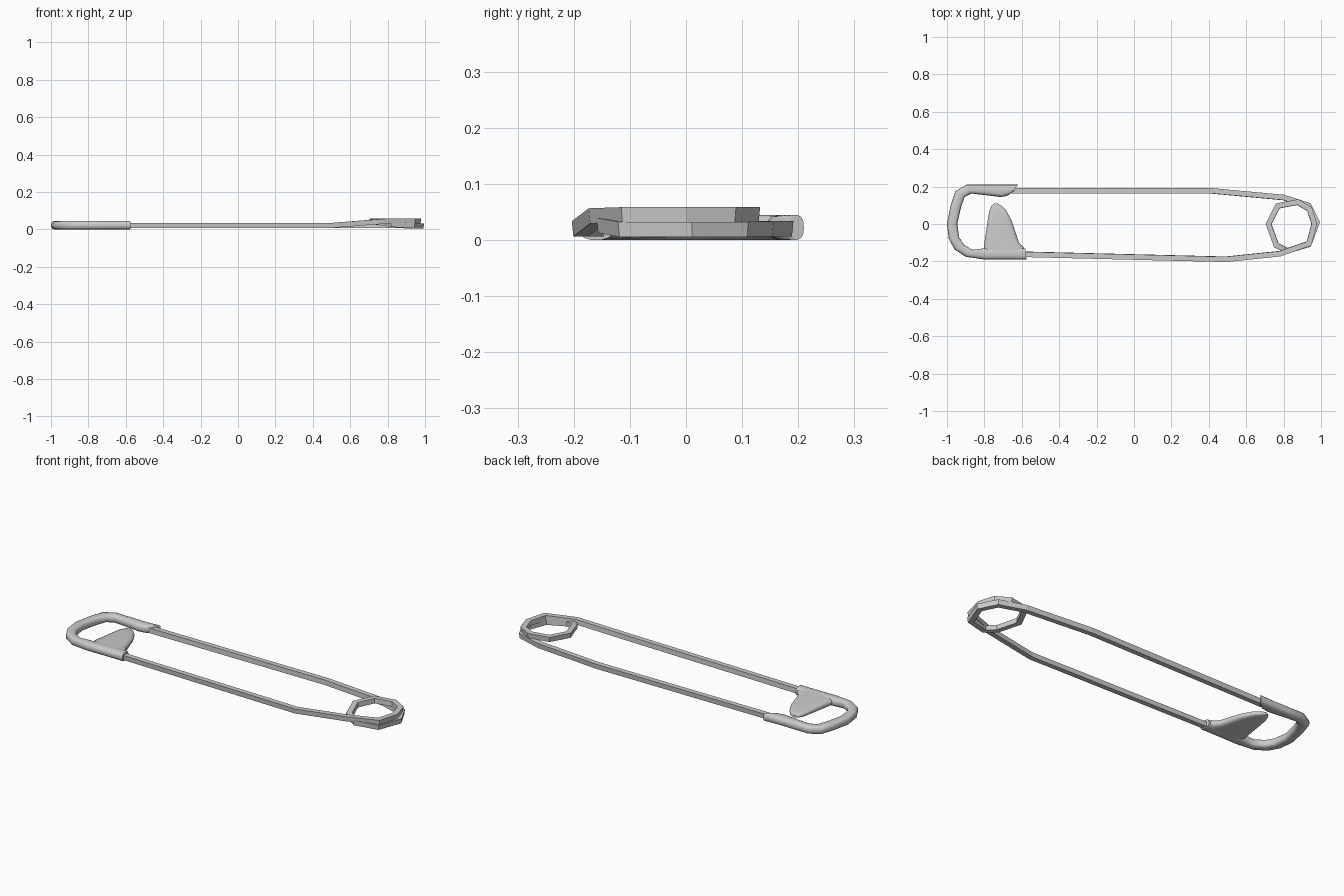
import bpy, bmesh, math
from mathutils import Vector

cube = bpy.data.objects.get("Cube")
if cube:
    bpy.data.objects.remove(cube)

steel = bpy.data.materials.new("steel grey")
steel.use_nodes = True
steel.diffuse_color = (0.6, 0.6, 0.6, 1)
steel.node_tree.nodes["Principled BSDF"].inputs["Base Color"].default_value = (0.6, 0.6, 0.6, 1)


def loft(name, rings, smooth):
    """Skin a list of equal-sized point rings and cap both ends."""
    bm = bmesh.new()
    loops = [[bm.verts.new(p) for p in ring] for ring in rings]
    n = len(loops[0])
    for a, b in zip(loops, loops[1:]):
        for i in range(n):
            j = (i + 1) % n
            bm.faces.new((a[i], a[j], b[j], b[i]))
    bm.faces.new(loops[0])
    bm.faces.new(loops[-1])
    bmesh.ops.recalc_face_normals(bm, faces=bm.faces)
    mesh = bpy.data.meshes.new(name)
    bm.to_mesh(mesh)
    bm.free()
    mesh.materials.append(steel)
    obj = bpy.data.objects.new(name, mesh)
    bpy.context.collection.objects.link(obj)
    if smooth:
        bpy.ops.object.select_all(action='DESELECT')
        obj.select_set(True)
        bpy.context.view_layer.objects.active = obj
        bpy.ops.object.shade_smooth_by_angle(angle=math.radians(50))
    return obj


def wire_rings(path, half=0.0135):
    """Square section with mitred corners; the lower edge leans outward."""
    pts = [Vector(p) for p in path]
    rings = []
    for i, p in enumerate(pts):
        d0 = (p - pts[max(i - 1, 0)]).xy
        d1 = (pts[min(i + 1, len(pts) - 1)] - p).xy
        d0 = (d0 if d0.length else d1).normalized()
        d1 = (d1 if d1.length else d0).normalized()
        t = (d0 + d1).normalized()
        side = Vector((-t.y, t.x, 0)) * half / max(t.dot(d0), 0.6)
        up = Vector((0, 0, half))
        lean = side * 0.2
        rings.append([p + side + up, p - side + up - lean * 0.5,
                      p - side - up - lean, p + side - up - lean])
    return rings


def band_rings(stations, sides=14, power=0.7):
    """Rounded sections between two plan points: (ax, ay, bx, by, low, high)."""
    rings = []
    for ax, ay, bx, by, low, high in stations:
        a, b = Vector((ax, ay, 0)), Vector((bx, by, 0))
        mid, arm = (a + b) / 2, (a - b) / 2
        ring = []
        for k in range(sides):
            t = math.tau * k / sides
            c, s = math.cos(t), math.sin(t)
            c = math.copysign(abs(c) ** power, c)
            s = math.copysign(abs(s) ** power, s)
            ring.append(mid + arm * c + Vector((0, 0, (low + high) / 2 + s * (high - low) / 2)))
        rings.append(ring)
    return rings


# Bent wire: back arm, one and a half turns of coil, front arm
wire = [(-0.66, 0.178, 0.02), (0.42, 0.178, 0.02), (0.8, 0.143, 0.02),
        (0.935, 0.1, 0.019), (0.98, 0.01, 0.019), (0.935, -0.11, 0.019),
        (0.82, -0.145, 0.026), (0.76, -0.115, 0.036), (0.718, 0, 0.043),
        (0.768, 0.098, 0.045), (0.875, 0.118, 0.045), (0.94, 0.08, 0.045),
        (0.965, 0, 0.045), (0.937, -0.105, 0.045), (0.78, -0.16, 0.043),
        (0.49, -0.19, 0.02), (-0.6, -0.163, 0.02)]
loft("bent_wire", wire_rings(wire), False)

# Clasp band wrapping round the end, listed outer point then inner point
LOW, HIGH = 0.0, 0.045
band = [(-0.62, 0.21, -0.645, 0.175), (-0.66, 0.21, -0.675, 0.152),
        (-0.71, 0.21, -0.71, 0.144), (-0.8, 0.21, -0.8, 0.155),
        (-0.895, 0.21, -0.87, 0.163), (-0.955, 0.175, -0.905, 0.145),
        (-0.98, 0.1, -0.925, 0.09), (-1, 0, -0.945, 0),
        (-0.99, -0.08, -0.935, -0.07), (-0.96, -0.135, -0.91, -0.11),
        (-0.9, -0.175, -0.865, -0.138), (-0.8, -0.19, -0.8, -0.13),
        (-0.68, -0.19, -0.68, -0.125), (-0.575, -0.19, -0.58, -0.13)]
loft("clasp_band", band_rings([s + (LOW, HIGH) for s in band]), True)

# Clasp shield: (y, left x, right x, low, high), narrowing to a rounded tip
shield = [(-0.16, -0.805, -0.577, 0.001, 0.044), (-0.125, -0.803, -0.59, 0.001, 0.044),
          (-0.1, -0.8, -0.615, 0.002, 0.043), (-0.05, -0.792, -0.632, 0.004, 0.042),
          (0.02, -0.782, -0.655, 0.007, 0.04), (0.07, -0.773, -0.682, 0.01, 0.037),
          (0.097, -0.762, -0.708, 0.013, 0.034), (0.11, -0.745, -0.73, 0.017, 0.03)]
loft("clasp_shield", band_rings([(l, y, r, y, lo, hi) for y, l, r, lo, hi in shield], power=0.6), True)
